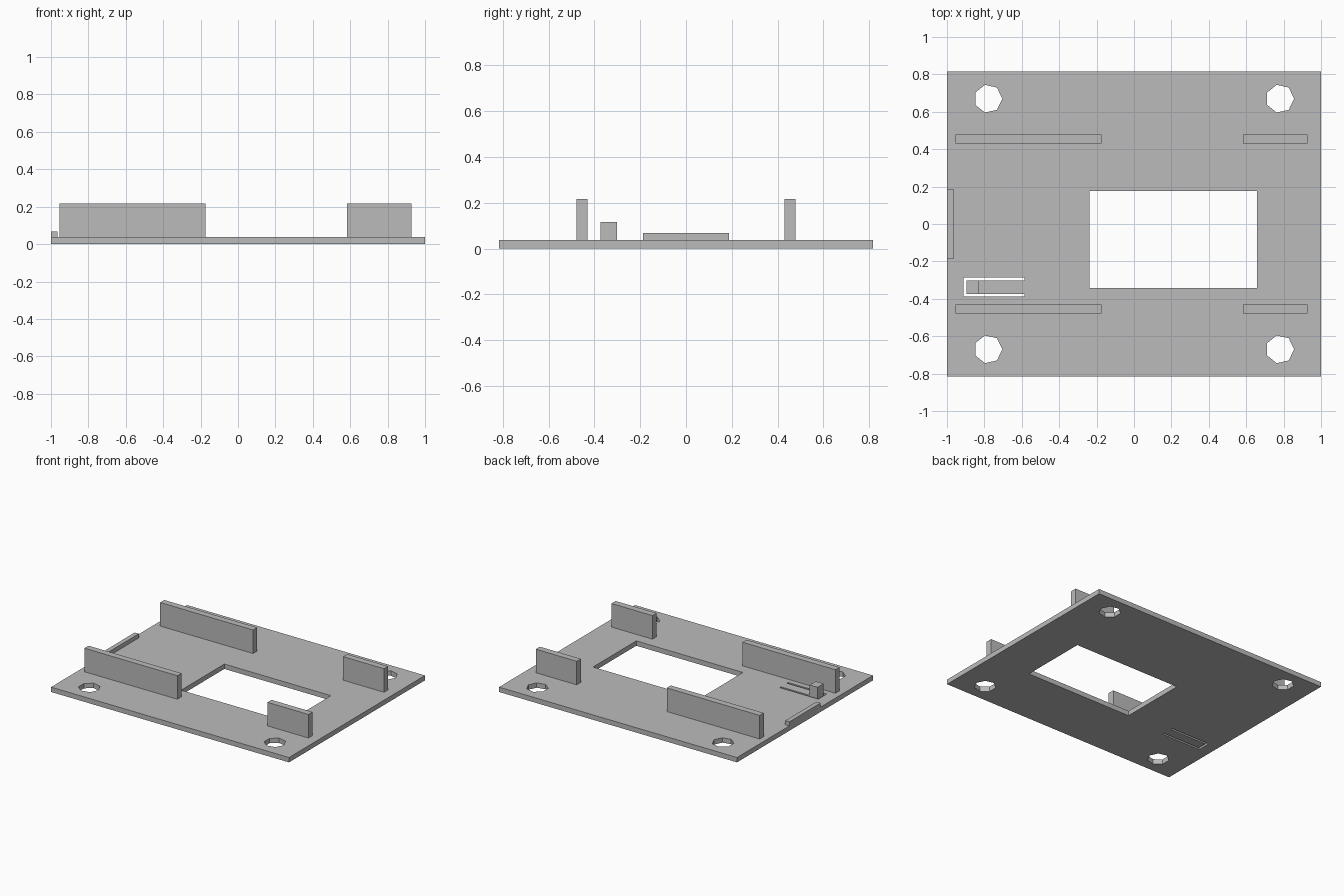
import bpy
import bmesh
from math import cos, sin, tau

cube = bpy.data.objects.get("Cube")
if cube:
    bpy.data.objects.remove(cube, do_unlink=True)

THICK = 0.037
RAIL_TOP = 0.216

grey = bpy.data.materials.new("plain grey")
grey.use_nodes = True
colour = (0.5, 0.5, 0.5, 1)
grey.diffuse_color = colour
grey.node_tree.nodes["Principled BSDF"].inputs["Base Color"].default_value = colour


def finish(name, bm):
    bmesh.ops.recalc_face_normals(bm, faces=bm.faces)
    mesh = bpy.data.meshes.new(name)
    bm.to_mesh(mesh)
    bm.free()
    mesh.materials.append(grey)
    obj = bpy.data.objects.new(name, mesh)
    bpy.context.collection.objects.link(obj)
    return obj


def rectangle(x0, x1, y0, y1):
    return [(x0, y0), (x1, y0), (x1, y1), (x0, y1)]


def extruded(name, outlines, z0, z1):
    """Fill the outer outline, leaving the inner ones open, and extrude it."""
    bm = bmesh.new()
    for points in outlines:
        verts = [bm.verts.new((x, y, z0)) for x, y in points]
        for a, b in zip(verts, verts[1:] + verts[:1]):
            bm.edges.new((a, b))
    bmesh.ops.triangle_fill(bm, edges=bm.edges[:], use_beauty=True, normal=(0, 0, 1))
    top = bmesh.ops.extrude_face_region(bm, geom=bm.faces[:], use_keep_orig=True)
    moved = [g for g in top["geom"] if isinstance(g, bmesh.types.BMVert)]
    bmesh.ops.translate(bm, verts=moved, vec=(0, 0, z1 - z0))
    return finish(name, bm)


# Base plate: window, four seven-sided holes and the U slot around the spring tongue
def hole(cx, cy, r=0.076, sides=7):
    return [(cx + r * cos(tau * i / sides), cy + r * sin(tau * i / sides))
            for i in range(sides)]


window = rectangle(-0.238, 0.658, -0.343, 0.176)
slot = [(-0.912, -0.388), (-0.586, -0.388), (-0.586, -0.373), (-0.896, -0.373),
        (-0.896, -0.301), (-0.586, -0.301), (-0.586, -0.286), (-0.912, -0.286)]
holes = [hole(x, y) for x in (-0.78, 0.78) for y in (-0.67, 0.67)]
extruded("base_plate", [rectangle(-1, 1, -0.816, 0.816), window, slot] + holes, 0, THICK)

# Guide rails, a long and a short one on each side
for side, label in ((-1, "front"), (1, "back")):
    y0, y1 = sorted((side * 0.43, side * 0.479))
    extruded(label + "_long_rail", [rectangle(-0.955, -0.174, y0, y1)], THICK, RAIL_TOP)
    extruded(label + "_short_rail", [rectangle(0.583, 0.927, y0, y1)], THICK, RAIL_TOP)

# Catch on the tip of the spring tongue, and the low stop at the plate's edge
extruded("tongue_catch", [rectangle(-0.896, -0.829, -0.373, -0.301)], THICK, 0.116)
extruded("edge_stop", [rectangle(-1, -0.965, -0.188, 0.188)], THICK, 0.068)
